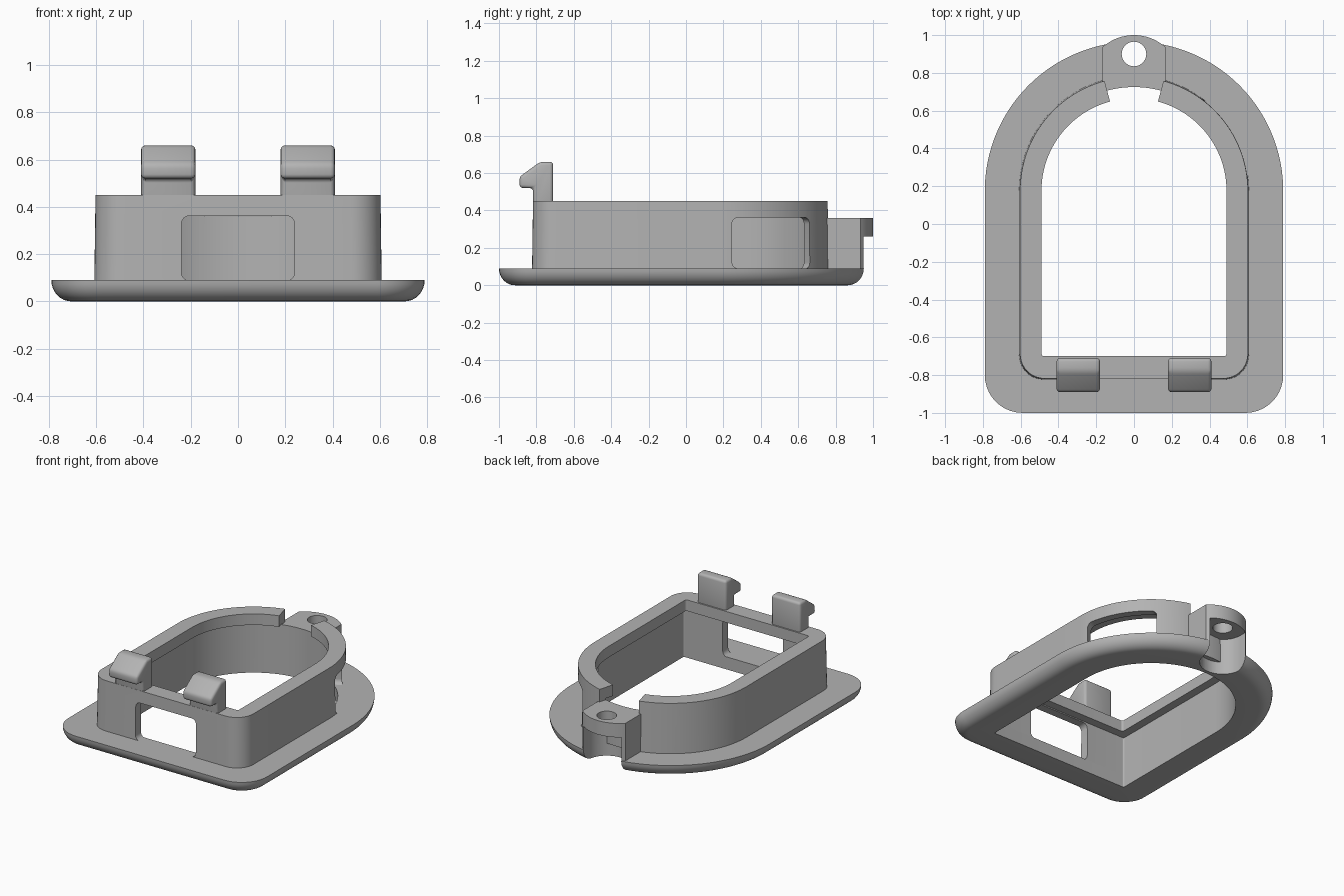
import bpy, bmesh
from math import radians, sin, cos, pi
from mathutils import Matrix, Vector

if "Cube" in bpy.data.objects:
    bpy.data.objects.remove(bpy.data.objects["Cube"])

ARCH_Y = 0.175  # centre of the rounded back end

grey = bpy.data.materials.new("mid grey")
grey.use_nodes = True
grey.diffuse_color = (0.45, 0.45, 0.45, 1)
grey.node_tree.nodes["Principled BSDF"].inputs["Base Color"].default_value = (0.45, 0.45, 0.45, 1)


def finish(name, bm):
    bmesh.ops.recalc_face_normals(bm, faces=bm.faces[:])
    mesh = bpy.data.meshes.new(name)
    bm.to_mesh(mesh)
    bm.free()
    mesh.materials.append(grey)
    obj = bpy.data.objects.new(name, mesh)
    bpy.context.collection.objects.link(obj)
    return obj


def arc(cx, cy, r, a0, a1, n):
    steps = [radians(a0 + (a1 - a0) * i / n) for i in range(n + 1)]
    return [(cx + r * cos(a), cy + r * sin(a)) for a in steps]


def arched_outline(w, front, r):
    """Straight front with rounded corners, half-round back."""
    return (arc(w - r, front + r, r, -90, 0, 10)
            + arc(0, ARCH_Y, w, 0, 180, 64)
            + arc(r - w, front + r, r, 180, 270, 10))


def arched_ring(name, section):
    """Closed ring skinned through outlines (half width, front y, corner radius, z)."""
    bm = bmesh.new()
    loops = [[bm.verts.new((x, y, z)) for x, y in arched_outline(w, f, r)]
             for w, f, r, z in section]
    for k, a in enumerate(loops):
        b = loops[(k + 1) % len(loops)]
        for i in range(len(a)):
            j = (i + 1) % len(a)
            bm.faces.new((a[i], a[j], b[j], b[i]))
    return finish(name, bm)


def prism(name, points, z0, z1, matrix=Matrix()):
    bm = bmesh.new()
    face = bm.faces.new([bm.verts.new((x, y, z0)) for x, y in points])
    top = bmesh.ops.extrude_face_region(bm, geom=[face])["geom"]
    verts = [v for v in top if isinstance(v, bmesh.types.BMVert)]
    bmesh.ops.translate(bm, verts=verts, vec=Vector((0, 0, z1 - z0)))
    bm.transform(matrix)
    return finish(name, bm)


def cut(obj, *cutters):
    for c in cutters:
        c.hide_render = True
        c.hide_viewport = True
        c.display_type = 'WIRE'
        m = obj.modifiers.new(c.name, 'BOOLEAN')
        m.object = c
        m.operation = 'DIFFERENCE'
        m.solver = 'EXACT'


def apply_and_smooth(obj):
    deps = bpy.context.evaluated_depsgraph_get()
    mesh = bpy.data.meshes.new_from_object(obj.evaluated_get(deps))
    obj.modifiers.clear()
    obj.data = mesh
    bpy.ops.object.select_all(action='DESELECT')
    obj.select_set(True)
    bpy.context.view_layer.objects.active = obj
    bpy.ops.object.shade_smooth_by_angle(angle=radians(32))


# Flange with a rounded lower edge
section = [(0.55, -0.76, 0.01, 0), (0.55, -0.76, 0.01, 0.09)]
for i in range(9):
    a = i / 8 * pi / 2
    d = 0.085 * (1 - cos(a))
    section.append((0.79 - d, -1 + d, 0.2 - d, 0.09 * (1 - sin(a))))
flange = arched_ring("flange", section)

# Upright wall with an inward lip along its top
wall = arched_ring("wall", [
    (0.55, -0.76, 0.01, 0.09), (0.608, -0.823, 0.13, 0.09),
    (0.603, -0.818, 0.13, 0.45), (0.49, -0.70, 0.015, 0.45),
    (0.49, -0.70, 0.015, 0.37), (0.55, -0.76, 0.01, 0.37)])

# Windows: one in front, one on each side of the rounded end
W, R, LO, HI = 0.24, 0.035, 0.088, 0.362
window = (arc(W - R, LO + R, R, -90, 0, 6) + arc(W - R, HI - R, R, 0, 90, 6)
          + arc(R - W, HI - R, R, 90, 180, 6) + arc(R - W, LO + R, R, 180, 270, 6))
upright = Matrix.Rotation(pi / 2, 4, 'X')
windows = [prism("front_window_cutter", window, 0.6, 1.0, upright)]
for side, turn in (("left", 120), ("right", -120)):
    place = Matrix.Translation((0, ARCH_Y, 0)) @ Matrix.Rotation(radians(turn), 4, 'Z') @ upright
    windows.append(prism(side + "_window_cutter", window, 0.3, 0.9, place))

# Gap in the lip behind the screw boss
gap = prism("lip_gap_cutter", arc(0, ARCH_Y, 0.3, 75, 105, 4) + arc(0, ARCH_Y, 0.9, 105, 75, 4),
            0.36, 0.6)
cut(wall, *windows, gap)

# Screw boss with a through hole and an open pocket below
boss = prism("screw_boss", arc(0, ARCH_Y, 0.55, 108, 72, 12) + arc(0, 0.75, 0.25, 47, 133, 24),
             0.09, 0.36)
hole = prism("screw_hole_cutter", arc(0, 0.9, 0.065, 0, 350, 35), -0.1, 0.6)
pocket = prism("pocket_cutter", arc(0, 0.9, 0.15, 180, 360, 32) + [(0.15, 1.2), (-0.15, 1.2)],
               -0.1, 0.26)
cut(boss, pocket, hole)
cut(flange, pocket)

# Snap hooks on the front wall
profile = [(-0.71, 0.40), (-0.71, 0.66), (-0.78, 0.66), (-0.89, 0.58),
           (-0.89, 0.52), (-0.817, 0.52), (-0.817, 0.40)]
hooks = []
for side, x in (("left", 0.18), ("right", -0.41)):
    axes = Matrix(((0, 0, 1, 0), (1, 0, 0, 0), (0, 1, 0, 0), (0, 0, 0, 1)))
    hook = prism(side + "_hook", profile, x, x + 0.23, axes)
    bevel = hook.modifiers.new("soft edges", 'BEVEL')
    bevel.width = 0.018
    bevel.segments = 3
    bevel.limit_method = 'ANGLE'
    hooks.append(hook)

for part in [flange, wall, boss] + hooks:
    apply_and_smooth(part)

for helper in windows + [gap, hole, pocket]:
    bpy.data.objects.remove(helper)
